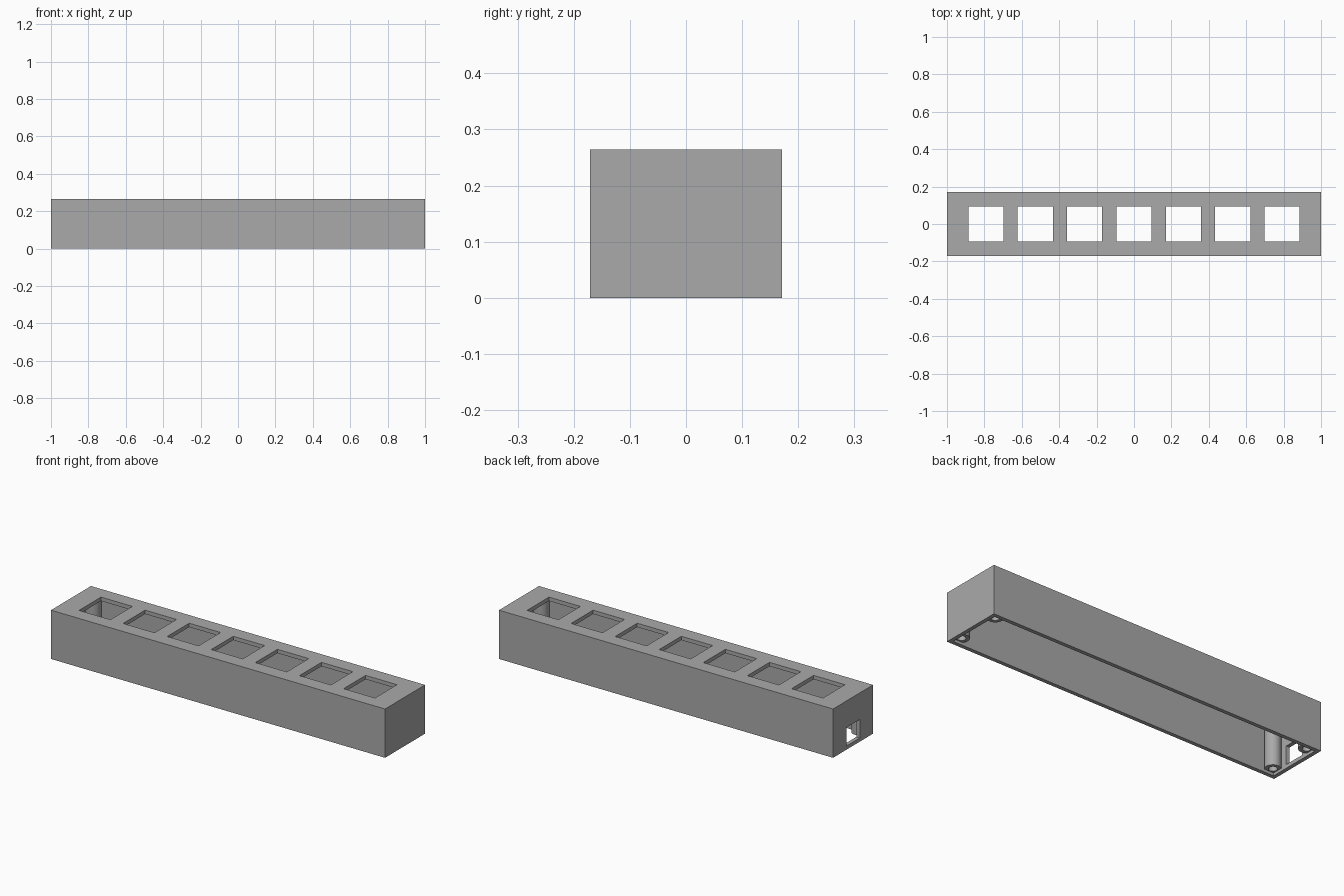
import bpy
import bmesh
from math import tau
from mathutils import Matrix

LENGTH, WIDTH, HEIGHT = 2.0, 0.342, 0.264
WALL = 0.021
HOLE, PITCH, COUNT = 0.188, 0.264, 7

cube = bpy.data.objects.get("Cube")
if cube:
    bpy.data.objects.remove(cube, do_unlink=True)

grey = bpy.data.materials.new("plain grey")
grey.use_nodes = True
colour = (0.4, 0.4, 0.4, 1)
grey.diffuse_color = colour
grey.node_tree.nodes["Principled BSDF"].inputs["Base Color"].default_value = colour


def add_object(name, bm):
    mesh = bpy.data.meshes.new(name)
    bm.to_mesh(mesh)
    bm.free()
    mesh.materials.append(grey)
    obj = bpy.data.objects.new(name, mesh)
    bpy.context.collection.objects.link(obj)
    return obj


def box(name, size, centre):
    bm = bmesh.new()
    bmesh.ops.create_cube(bm, size=1, matrix=Matrix.Translation(centre) @ Matrix.Diagonal((*size, 1)))
    return add_object(name, bm)


def activate(obj):
    bpy.ops.object.select_all(action="DESELECT")
    obj.select_set(True)
    bpy.context.view_layer.objects.active = obj


def cut(target, cutter):
    cutter.hide_render = True
    mod = target.modifiers.new("cut", "BOOLEAN")
    mod.operation = "DIFFERENCE"
    mod.solver = "EXACT"
    mod.object = cutter
    activate(target)
    bpy.ops.object.modifier_apply(modifier=mod.name)
    bpy.data.objects.remove(cutter, do_unlink=True)


# Hollow housing, open underneath
housing = box("housing", (LENGTH, WIDTH, HEIGHT), (0, 0, HEIGHT / 2))
cut(housing, box("cavity_cutter", (LENGTH - 2 * WALL, WIDTH - 2 * WALL, HEIGHT),
                 (0, 0, HEIGHT / 2 - WALL)))

# Row of square openings in the top plate
for i in range(COUNT):
    x = (i - (COUNT - 1) / 2) * PITCH
    cut(housing, box("opening_cutter", (HOLE, HOLE, 0.1), (x, 0, HEIGHT)))

# Cable port in one end wall
cut(housing, box("port_cutter", (0.1, 0.115, 0.1), (-LENGTH / 2, 0, 0.07)))

# Screw posts in the corners: revolved profile with a blind hole
profile = [(0, 0.12), (0.021, 0.12), (0.021, 0.015), (0.04, 0.015), (0.04, HEIGHT - 0.01)]
for sx, x_name in ((-1, "right"), (1, "left")):
    for sy, y_name in ((-1, "front"), (1, "back")):
        bm = bmesh.new()
        verts = [bm.verts.new((r, 0, z)) for r, z in profile]
        edges = [bm.edges.new(pair) for pair in zip(verts, verts[1:])]
        bmesh.ops.spin(bm, geom=verts + edges, cent=(0, 0, 0), axis=(0, 0, 1),
                       angle=tau, steps=32)
        bmesh.ops.remove_doubles(bm, verts=bm.verts, dist=0.0001)
        bmesh.ops.holes_fill(bm, edges=bm.edges, sides=0)
        bmesh.ops.recalc_face_normals(bm, faces=bm.faces)
        post = add_object(f"screw_post_{y_name}_{x_name}", bm)
        post.location = (sx * (LENGTH / 2 - 0.048), sy * (WIDTH / 2 - 0.048), 0)
        activate(post)
        bpy.ops.object.shade_smooth_by_angle()
